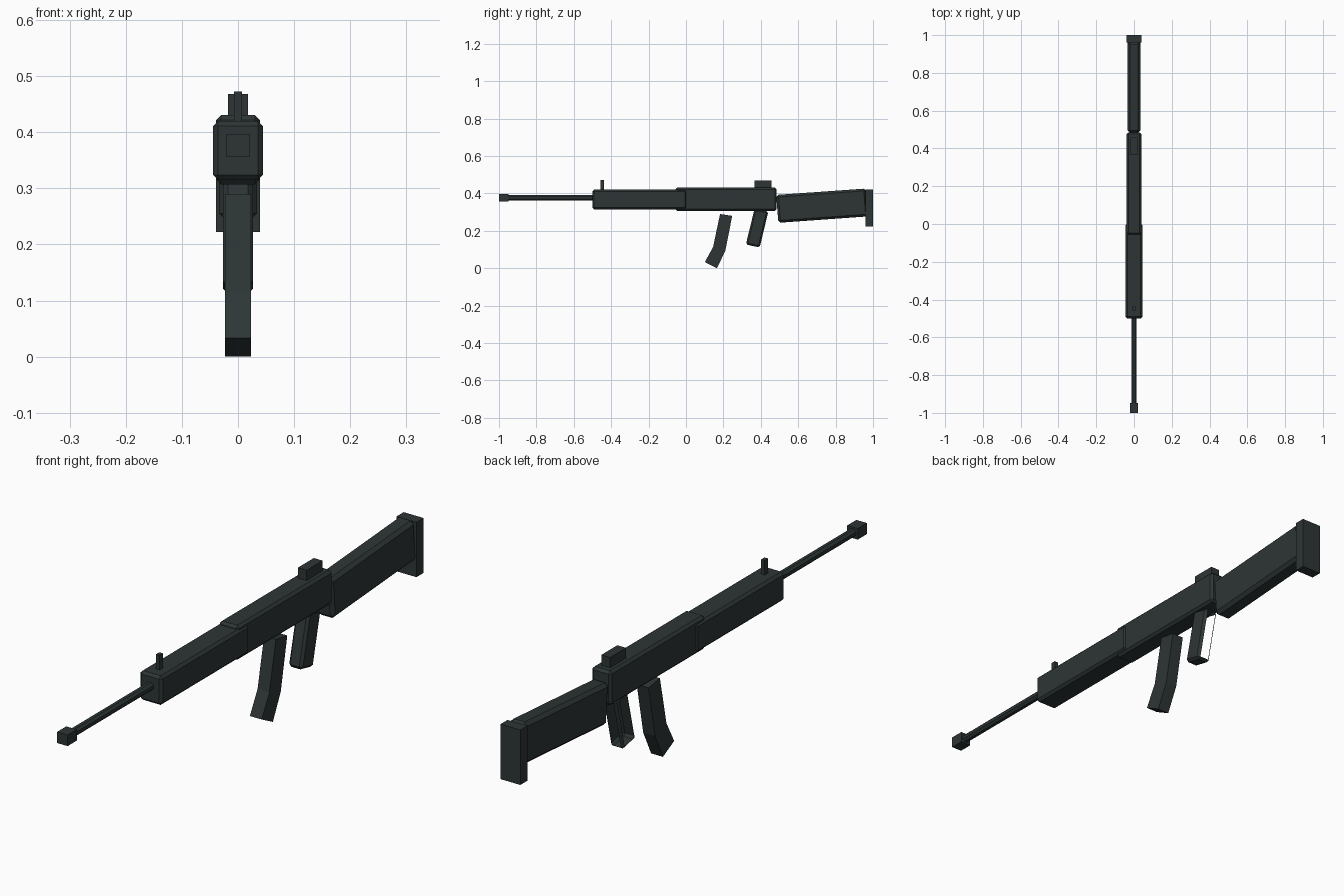
import bpy
import bmesh
from math import pi
from mathutils import Matrix

default = bpy.data.objects.get("Cube")
if default:
    bpy.data.objects.remove(default, do_unlink=True)

# One dark gunmetal colour for everything
COLOUR = (0.027, 0.036, 0.036, 1.0)
metal = bpy.data.materials.new("dark_gunmetal")
metal.use_nodes = True
metal.diffuse_color = COLOUR
metal.node_tree.nodes["Principled BSDF"].inputs["Base Color"].default_value = COLOUR


def finish(name, bm):
    mesh = bpy.data.meshes.new(name)
    bm.to_mesh(mesh)
    bm.free()
    mesh.materials.append(metal)
    obj = bpy.data.objects.new(name, mesh)
    bpy.context.collection.objects.link(obj)
    return obj


def prism(name, profile, half_width, bevel=0.0, open_sides=()):
    """Extrude a (y, z) side profile across x, chamfer it, drop any open sides."""
    bm = bmesh.new()
    face = bm.faces.new([bm.verts.new((-half_width, y, z)) for y, z in profile])
    new = bmesh.ops.extrude_face_region(bm, geom=[face])["geom"]
    moved = [v for v in new if isinstance(v, bmesh.types.BMVert)]
    bmesh.ops.translate(bm, verts=moved, vec=(2 * half_width, 0, 0))
    bmesh.ops.recalc_face_normals(bm, faces=bm.faces)
    if bevel:
        bmesh.ops.bevel(bm, geom=list(bm.edges), offset=bevel, segments=1,
                        profile=0.5, affect='EDGES')
    bm.normal_update()
    gone = [f for f in bm.faces for axis, sign in open_sides
            if f.normal[axis] * sign > 0.9]
    if gone:
        bmesh.ops.delete(bm, geom=gone, context='FACES')
    return finish(name, bm)


def block(name, y, z, half_width, bevel=0.0):
    return prism(name, [(y[0], z[0]), (y[1], z[0]), (y[1], z[1]), (y[0], z[1])],
                 half_width, bevel)


# Main body
block("handguard", (-0.5, 0.003), (0.315, 0.42), 0.0445, 0.009)
block("receiver", (-0.056, 0.485), (0.307, 0.431), 0.039, 0.009)

# Barrel and muzzle
bm = bmesh.new()
bmesh.ops.create_cone(bm, cap_ends=True, segments=8, radius1=0.015, radius2=0.015,
                      depth=0.49,
                      matrix=Matrix.Translation((0, -0.725, 0.377))
                      @ Matrix.Rotation(pi / 2, 4, 'X') @ Matrix.Rotation(pi / 8, 4, 'Z'))
finish("barrel", bm)
block("muzzle", (-1.0, -0.948), (0.357, 0.397), 0.021)

# Sights
block("front_sight", (-0.457, -0.438), (0.41, 0.473), 0.007)
block("rear_sight", (0.366, 0.457), (0.42, 0.468), 0.0175)

# Tilted stock and its end plate
prism("stock", [(0.494, 0.243), (0.972, 0.277), (0.962, 0.426), (0.482, 0.392)],
      0.034, 0.012)
block("butt_plate", (0.96, 1.0), (0.222, 0.42), 0.0395)

# Hollow grip, open at the back and on one side
prism("grip", [(0.32, 0.127), (0.394, 0.111), (0.44, 0.303), (0.367, 0.32)],
      0.027, 0.009, open_sides=[(1, 1), (0, -1)])

# Bent magazine
prism("magazine", [(0.101, 0.033), (0.165, 0.0), (0.21, 0.092), (0.247, 0.28),
                   (0.182, 0.29), (0.145, 0.114)], 0.0235)
